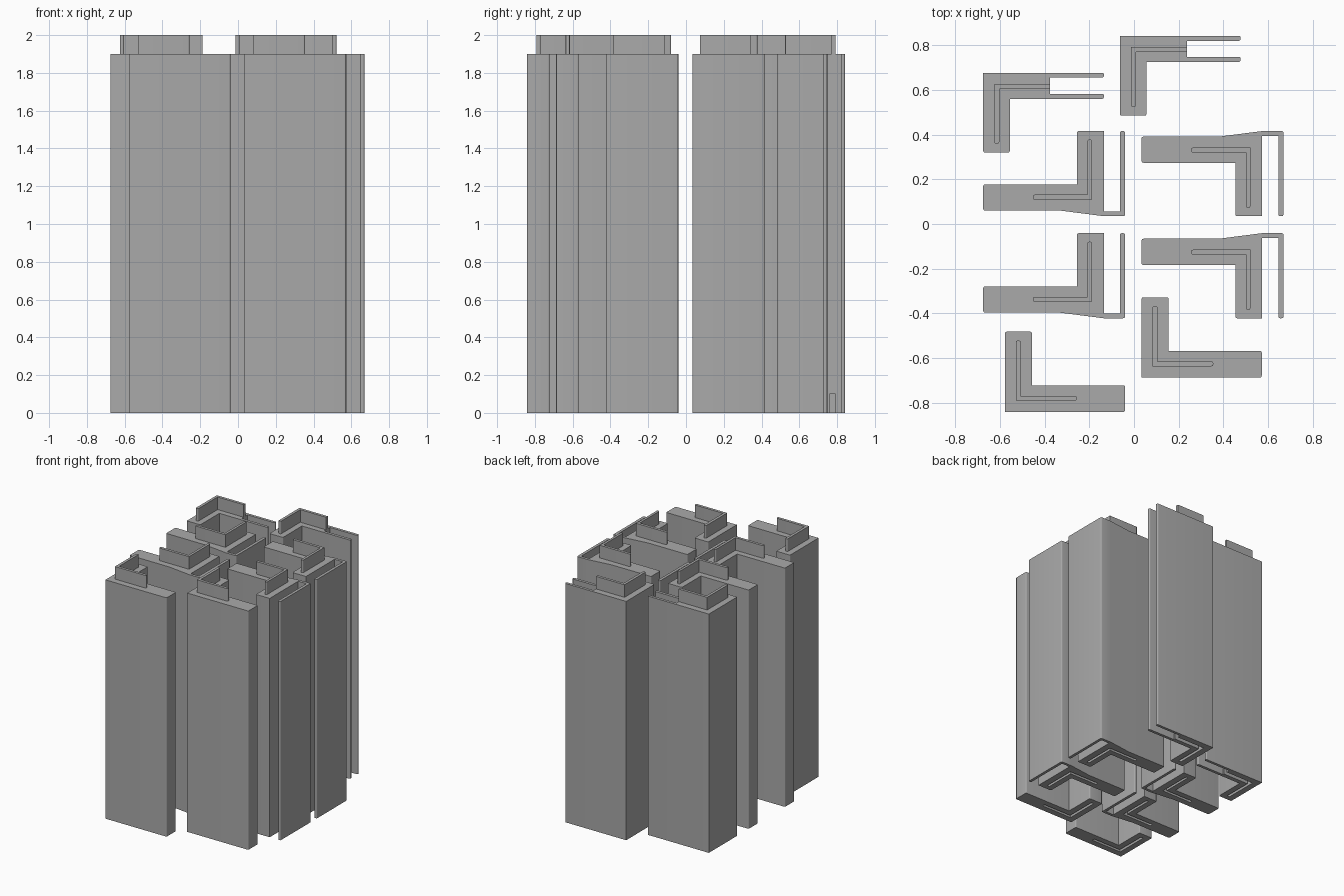
import bpy, bmesh
from mathutils import Vector

if "Cube" in bpy.data.objects:
    bpy.data.objects.remove(bpy.data.objects["Cube"])

BODY_TOP, TONGUE_TOP, SLOT_DEPTH = 1.9, 2.0, 0.1
R = 0.009

grey = bpy.data.materials.new("plain grey")
grey.diffuse_color = (0.4, 0.4, 0.4, 1)
grey.use_nodes = True
grey.node_tree.nodes["Principled BSDF"].inputs["Base Color"].default_value = grey.diffuse_color


def rounded(points):
    """Points are (x, y) or (x, y, radius); rounded corners become short arcs."""
    out = []
    n = len(points)
    for i, p in enumerate(points):
        c = Vector(p[:2])
        if len(p) == 2:
            out.append(c)
            continue
        a = c + (Vector(points[i - 1][:2]) - c).normalized() * p[2]
        b = c + (Vector(points[(i + 1) % n][:2]) - c).normalized() * p[2]
        for k in range(5):
            t = k / 4
            out.append(a * (1 - t) ** 2 + c * 2 * t * (1 - t) + b * t * t)
    return out


def prism(name, points, z0, z1, place):
    """Extrude a plan outline upward; place moves each plan point."""
    bm = bmesh.new()
    face = bm.faces.new([bm.verts.new((*place(p), z0)) for p in rounded(points)])
    top = bmesh.ops.extrude_face_region(bm, geom=[face])["geom"]
    bmesh.ops.translate(bm, vec=(0, 0, z1 - z0),
                        verts=[v for v in top if isinstance(v, bmesh.types.BMVert)])
    bmesh.ops.recalc_face_normals(bm, faces=bm.faces)
    mesh = bpy.data.meshes.new(name)
    bm.to_mesh(mesh)
    bm.free()
    mesh.materials.append(grey)
    obj = bpy.data.objects.new(name, mesh)
    bpy.context.collection.objects.link(obj)
    return obj


def smooth(obj):
    bpy.ops.object.select_all(action='DESELECT')
    obj.select_set(True)
    bpy.context.view_layer.objects.active = obj
    bpy.ops.object.shade_smooth_by_angle(angle=0.6)


def corner_post(name, outline, tongue, slot, place):
    """Tall profile with a raised tongue on top and a matching slot below."""
    body = prism(name + "_body", outline, 0, BODY_TOP, place)
    cutter = prism(name + "_slot_cutter", slot, -0.05, SLOT_DEPTH, place)
    cutter.hide_render = True
    mod = body.modifiers.new("slot", 'BOOLEAN')
    mod.operation, mod.solver, mod.object = 'DIFFERENCE', 'EXACT', cutter
    bpy.context.view_layer.objects.active = body
    bpy.ops.object.modifier_apply(modifier=mod.name)
    bpy.data.objects.remove(cutter)
    smooth(body)
    smooth(prism(name + "_tongue", tongue, BODY_TOP - 0.005, TONGUE_TOP, place))


def shift(dx, dy, flip=None):
    def place(p):
        y = p[1] if flip is None else flip - p[1]
        return p[0] + dx, y + dy
    return place


# channel posts: L with two thin prongs at the end of one leg
channel = [(-.675, .32, R), (-.556, .32, R), (-.556, .56), (-.135, .56, R),
           (-.135, .583, R), (-.375, .583), (-.375, .655), (-.135, .655, R),
           (-.135, .677, R), (-.675, .677)]


def channel_key(end, low):
    return [(-.625, .36, R), (-.603, .36, R), (-.603, low), (end, low),
            (end, .627), (-.625, .627)]


for name, place in (("left_channel", shift(0, 0)),
                    ("right_channel", shift(.612, .165))):
    corner_post(name, channel, channel_key(-.375, .605),
                channel_key(-.36, .595), place)

# hooked posts: L with a thin flange standing beside the short leg
hook = [(-.675, .06, R), (-.33, .06), (-.135, .035), (-.04, .035, R),
        (-.04, .416, R), (-.063, .416, R), (-.063, .057), (-.135, .057),
        (-.135, .416), (-.255, .416, R), (-.255, .177), (-.675, .177, R)]
hook_key = [(-.453, .109, R), (-.188, .109), (-.188, .378, R), (-.208, .378, R),
            (-.208, .131), (-.453, .131, R)]
for row, dy in (("back", 0), ("front", -.457)):
    corner_post(row + "_left_hook", hook, hook_key, hook_key, shift(0, dy))
    corner_post(row + "_right_hook", hook, hook_key, hook_key,
                shift(.709, dy, flip=.451))

# plain L posts
plain = [(-.578, -.841), (-.04, -.841, R), (-.04, -.722, R), (-.457, -.722),
         (-.457, -.482, R), (-.578, -.482, R)]
plain_key = [(-.529, -.791), (-.257, -.791, R), (-.257, -.769, R),
             (-.507, -.769), (-.507, -.522, R), (-.529, -.522, R)]
for name, place in (("left_plain", shift(0, 0)),
                    ("right_plain", shift(.612, .154))):
    corner_post(name, plain, plain_key, plain_key, place)
